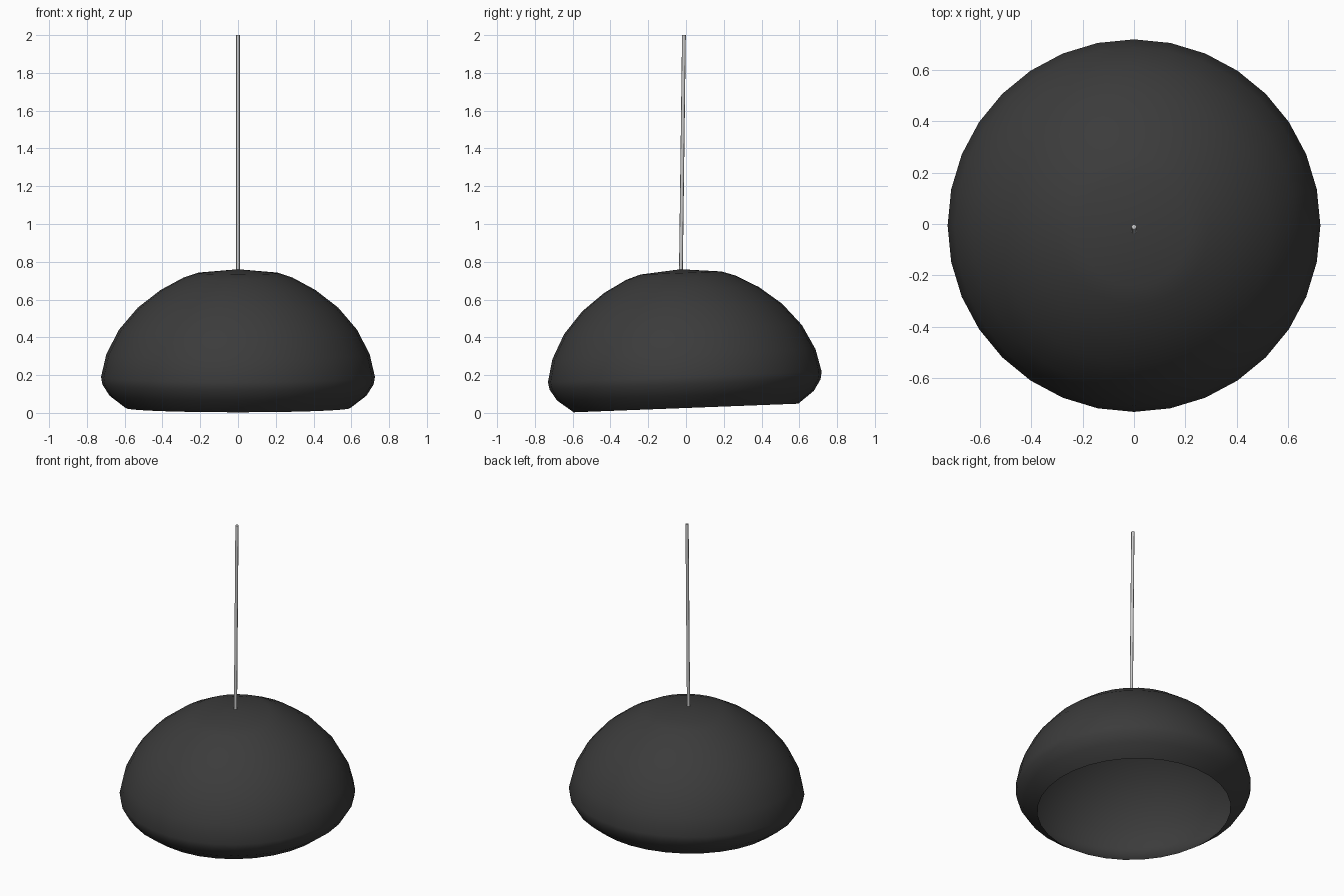
import bpy, bmesh, math
from mathutils import Matrix, Vector

if "Cube" in bpy.data.objects:
    bpy.data.objects.remove(bpy.data.objects["Cube"])


def material(name, value):
    m = bpy.data.materials.new(name)
    m.diffuse_color = (value, value, value, 1)
    m.use_nodes = True
    m.node_tree.nodes["Principled BSDF"].inputs["Base Color"].default_value = m.diffuse_color
    return m


def finish(bm, name, mat):
    mesh = bpy.data.meshes.new(name)
    bm.to_mesh(mesh)
    bm.free()
    mesh.materials.append(mat)
    for p in mesh.polygons:
        p.use_smooth = True
    obj = bpy.data.objects.new(name, mesh)
    bpy.context.collection.objects.link(obj)
    return obj


black = material("matte black", 0.044)
grey = material("light grey cord", 0.6)

# Open lamp shade: thin shell, profile (radius, height) spun in 32 sides
PROFILE = [(0.595, 0), (0.68, 0.065), (0.718, 0.125), (0.725, 0.165),
           (0.697, 0.285), (0.63, 0.415), (0.53, 0.532), (0.41, 0.625),
           (0.29, 0.69), (0.215, 0.715)]
SIDES = 32
TILT = Matrix.Translation((0, 0, 0.026)) @ Matrix.Rotation(math.radians(2.2), 4, 'X')

bm = bmesh.new()
rings = []
for r, z in PROFILE:
    rings.append([bm.verts.new((r * math.cos(i * math.tau / SIDES),
                                r * math.sin(i * math.tau / SIDES), z))
                  for i in range(SIDES)])
for low, high in zip(rings, rings[1:]):
    for i in range(SIDES):
        j = (i + 1) % SIDES
        bm.faces.new((low[i], low[j], high[j], high[i]))
# Shallow cap at the top
tip = bm.verts.new((0, 0, 0.735))
for i in range(SIDES):
    bm.faces.new((rings[-1][i], rings[-1][(i + 1) % SIDES], tip))
bm.transform(TILT)
finish(bm, "lamp_shade", black)

# Hanging cord, leaning slightly from the tilted shade to the ceiling point
start, end = Vector((0, -0.027, 0.75)), Vector((0, -0.011, 2.0))
axis = end - start
bm = bmesh.new()
bmesh.ops.create_cone(bm, cap_ends=True, segments=8, radius1=0.01, radius2=0.01,
                      depth=axis.length)
bm.transform(Matrix.Translation((start + end) / 2)
             @ axis.to_track_quat('Z', 'Y').to_matrix().to_4x4())
cord = finish(bm, "hanging_cord", grey)
bpy.context.view_layer.objects.active = cord
cord.select_set(True)
bpy.ops.object.shade_smooth_by_angle(angle=math.radians(50))
